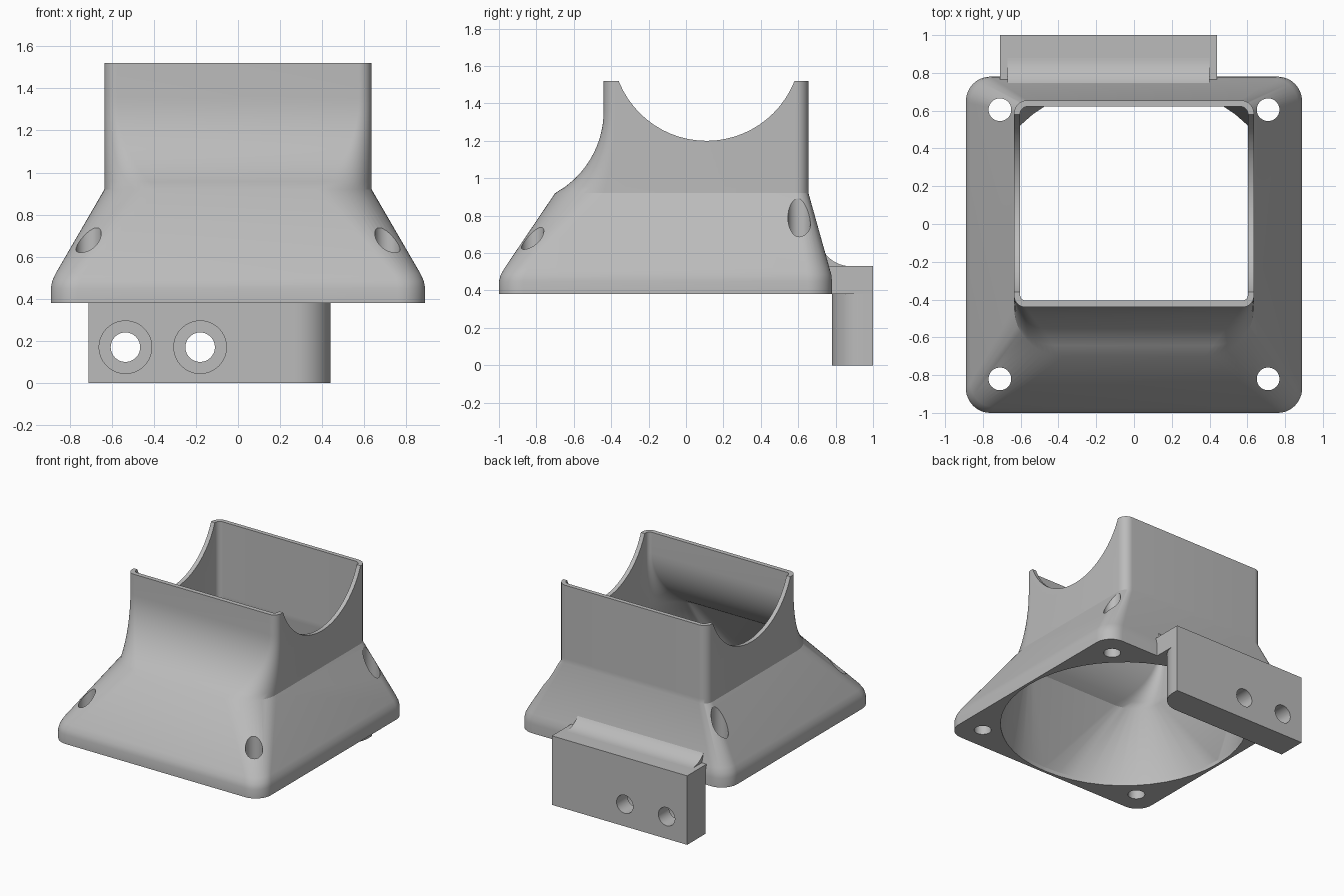
import bpy, bmesh
from math import sin, cos, pi, radians, sqrt
from mathutils import Matrix

if "Cube" in bpy.data.objects:
    bpy.data.objects.remove(bpy.data.objects["Cube"], do_unlink=True)

grey = bpy.data.materials.new("plain grey")
grey.use_nodes = True
COLOUR = (0.5, 0.5, 0.5, 1)
grey.diffuse_color = COLOUR
grey.node_tree.nodes["Principled BSDF"].inputs["Base Color"].default_value = COLOUR


def make_object(name, bm):
    bmesh.ops.recalc_face_normals(bm, faces=bm.faces[:])
    mesh = bpy.data.meshes.new(name)
    bm.to_mesh(mesh)
    bm.free()
    mesh.materials.append(grey)
    obj = bpy.data.objects.new(name, mesh)
    bpy.context.collection.objects.link(obj)
    return obj


def prism(name, points, place, depth):
    """Extrude a flat outline; place(a, b, t) gives the 3D position."""
    bm = bmesh.new()
    ends = [[bm.verts.new(place(a, b, t)) for a, b in points] for t in depth]
    n = len(points)
    bm.faces.new(ends[0])
    bm.faces.new(ends[1])
    for i in range(n):
        j = (i + 1) % n
        bm.faces.new((ends[0][i], ends[0][j], ends[1][j], ends[1][i]))
    return make_object(name, bm)


def cylinder(radius, length, centre, axis):
    bm = bmesh.new()
    turn = {"x": Matrix.Rotation(pi / 2, 4, "Y"),
            "y": Matrix.Rotation(pi / 2, 4, "X"),
            "z": Matrix()}[axis]
    bmesh.ops.create_cone(bm, cap_ends=True, segments=64, radius1=radius,
                          radius2=radius, depth=length,
                          matrix=Matrix.Translation(centre) @ turn)
    return make_object("cutter", bm)


def activate(obj):
    bpy.ops.object.select_all(action="DESELECT")
    obj.select_set(True)
    bpy.context.view_layer.objects.active = obj


def cut(obj, cutters):
    for cutter in cutters:
        activate(obj)
        mod = obj.modifiers.new("cut", "BOOLEAN")
        mod.operation = "DIFFERENCE"
        mod.solver = "EXACT"
        mod.object = cutter
        bpy.ops.object.modifier_apply(modifier=mod.name)
        bpy.data.objects.remove(cutter, do_unlink=True)


def smooth(obj):
    activate(obj)
    bpy.ops.object.shade_smooth_by_angle(angle=radians(25))


def rounded_ring(z, x, front, back, r_front, r_back, steps=12):
    """Rounded rectangle with separate front and back corner radii."""
    corners = [(x, back, r_back, 0), (-x, back, r_back, 1),
               (-x, front, r_front, 2), (x, front, r_front, 3)]
    ring = []
    for cx, cy, r, quarter in corners:
        ox = cx - r if cx > 0 else cx + r
        oy = cy - r if cy == back else cy + r
        for i in range(steps + 1):
            a = (quarter + i / steps) * pi / 2
            ring.append((ox + r * cos(a), oy + r * sin(a), z))
    return ring


def neck(x, shift, back, r_less):
    """Neck rings with a concave front, from the shoulder to the rim."""
    rings = []
    steps = 12
    for i in range(steps + 1):
        z = 0.92 + 0.44 * i / steps
        front = -0.942 + sqrt(0.502 ** 2 - (1.36 - z) ** 2)
        r = 0.06 + 0.2 * (-0.44 - front) / 0.26 - r_less
        rings.append(rounded_ring(z, x, front + shift, back, r, 0.07 - r_less))
    rings.append(rounded_ring(1.52, x, -0.44 + shift, back, 0.06 - r_less, 0.07 - r_less))
    return rings


# Duct shell: outer skin going up, inner skin going down, closed at the flange
outer = [rounded_ring(0.38, 0.89, -1.0, 0.78, 0.13, 0.13),
         rounded_ring(0.45, 0.89, -1.0, 0.78, 0.13, 0.13),
         rounded_ring(0.485, 0.883, -0.99, 0.777, 0.13, 0.13),
         rounded_ring(0.52, 0.867, -0.97, 0.767, 0.13, 0.125)]
outer += neck(0.635, 0, 0.655, 0)
inner = [rounded_ring(z, 0.87, -0.98, 0.76, 0.86, 0.86) for z in (0.38, 0.41)]
inner += neck(0.603, 0.035, 0.622, 0.03)
bm = bmesh.new()
loops = [[bm.verts.new(p) for p in ring] for ring in outer + inner[::-1]]
for k, low in enumerate(loops):
    high = loops[(k + 1) % len(loops)]
    for i in range(len(low)):
        j = (i + 1) % len(low)
        bm.faces.new((low[i], low[j], high[j], high[i]))
duct = make_object("duct_shell", bm)

# Round saddle across the rim, and four upright screw holes
cut(duct, [cylinder(0.505, 3, (0, 0.11, 1.705), "x")])
cut(duct, [cylinder(0.06, 1.6, (x, y, 0.6), "z")
           for x in (-0.71, 0.71) for y in (-0.82, 0.605)])
smooth(duct)

# Mounting plate with one rounded front edge and two counterbored holes
LEFT, RIGHT, FRONT, BACK, R = 0.44, -0.71, 0.78, 1.0, 0.17
outline = [(RIGHT, FRONT)]
for i in range(13):
    a = -pi / 2 + i / 12 * pi / 2
    outline.append((LEFT - R + R * cos(a), FRONT + R + R * sin(a)))
outline += [(LEFT, BACK), (RIGHT, BACK)]
plate = prism("mounting_plate", outline, lambda a, b, t: (a, b, t), (0, 0.38))
for x in (-0.535, -0.18):
    cut(plate, [cylinder(0.07, 1, (x, 0.9, 0.17), "y"),
                cylinder(0.125, 0.2, (x, 0.77, 0.17), "y")])
smooth(plate)

# Square ledge joining the plate to the flange
ledge = [(0.765, 0.38), (BACK, 0.38), (BACK, 0.53), (0.765, 0.53)]
prism("plate_ledge", ledge, lambda a, b, t: (t, a, b), (RIGHT, LEFT))

# Concave fillet between the ledge and the sloping wall
fillet = [(0.74, 0.5), (0.88, 0.5)]
for i in range(11):
    y = 0.88 - 0.145 * i / 10
    fillet.append((y, 0.70 - sqrt(R ** 2 - (0.88 - y) ** 2)))
smooth(prism("ledge_fillet", fillet, lambda a, b, t: (t, a, b), (-0.67, 0.40)))
